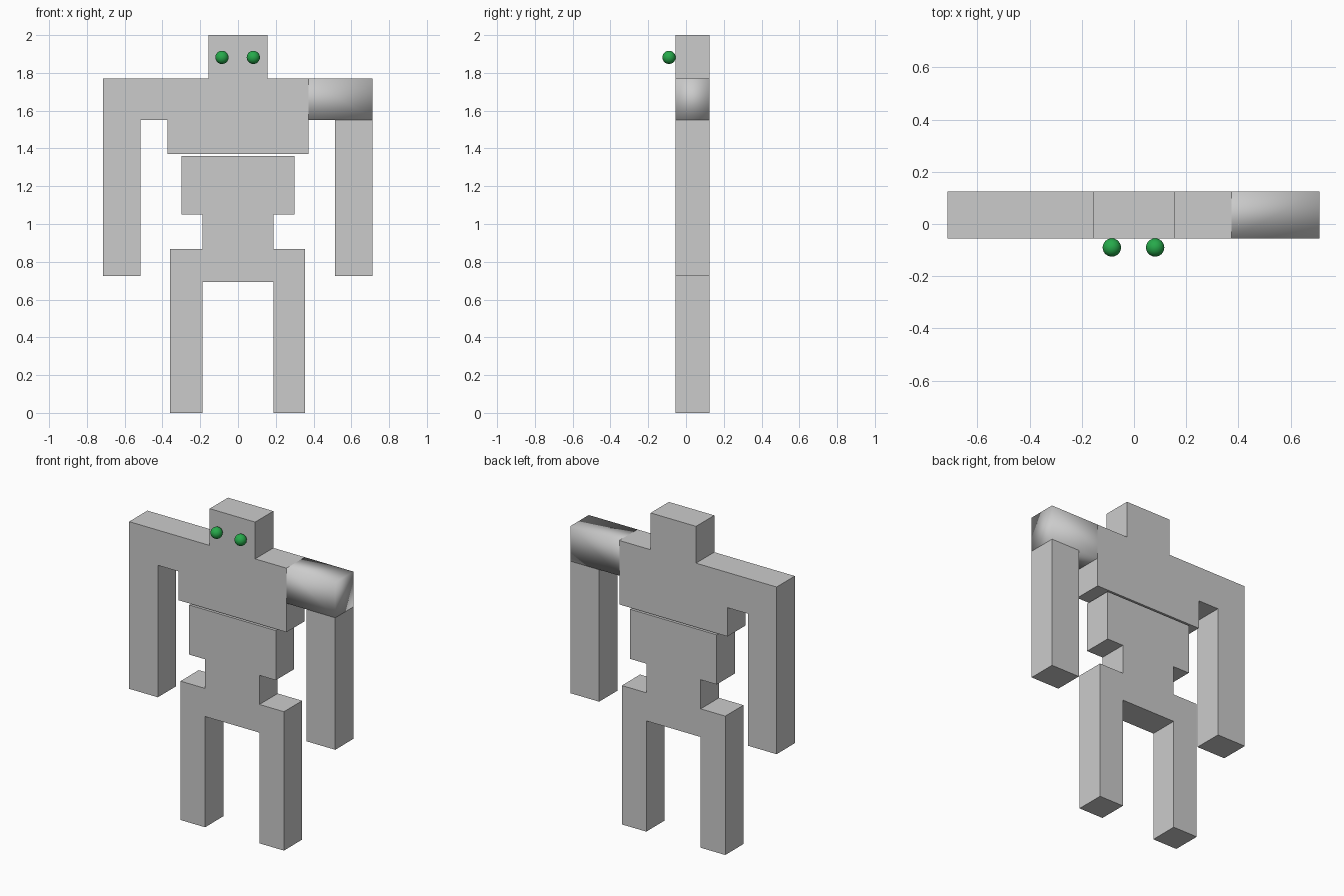
import bpy, bmesh

if "Cube" in bpy.data.objects:
    bpy.data.objects.remove(bpy.data.objects["Cube"])

Y0, Y1 = -0.055, 0.125  # common slab depth


def box(name, x0, x1, z0, z1, smooth=False, open_inner=False):
    bm = bmesh.new()
    bmesh.ops.create_cube(bm, size=1)
    for v in bm.verts:
        v.co.x = x0 if v.co.x < 0 else x1
        v.co.y = Y0 if v.co.y < 0 else Y1
        v.co.z = z0 if v.co.z < 0 else z1
    if open_inner:
        inner = [f for f in bm.faces if f.normal.x < -0.9]
        bmesh.ops.delete(bm, geom=inner, context='FACES')
    for f in bm.faces:
        f.smooth = smooth
    mesh = bpy.data.meshes.new(name)
    bm.to_mesh(mesh)
    bm.free()
    obj = bpy.data.objects.new(name, mesh)
    bpy.context.collection.objects.link(obj)
    return obj


# Head and torso blocks, with a thin gap under the chest
box("head", -0.157, 0.157, 1.77, 2.0)
box("chest", -0.374, 0.374, 1.37, 1.77)
box("abdomen", -0.30, 0.30, 1.05, 1.36)
box("pelvis", -0.189, 0.187, 0.692, 1.05)

# Legs
box("left_leg", -0.359, -0.189, 0, 0.868)
box("right_leg", 0.187, 0.356, 0, 0.868)

# Arms; the right shoulder is smooth shaded and open where it meets the chest
box("left_shoulder", -0.714, -0.374, 1.55, 1.77)
box("right_shoulder", 0.374, 0.711, 1.55, 1.77, smooth=True, open_inner=True)
box("left_forearm", -0.714, -0.516, 0.725, 1.55)
box("right_forearm", 0.513, 0.711, 0.725, 1.55)

# Green ball eyes resting on the face
green = bpy.data.materials.new("eye_green")
green.diffuse_color = (0.02, 0.4, 0.07, 1)
green.use_nodes = True
green.node_tree.nodes["Principled BSDF"].inputs["Base Color"].default_value = green.diffuse_color
for side, x in (("left", -0.085), ("right", 0.081)):
    bpy.ops.mesh.primitive_uv_sphere_add(segments=32, ring_count=16, radius=0.035,
                                         location=(x, -0.09, 1.882))
    eye = bpy.context.object
    eye.name = side + "_eye"
    eye.data.materials.append(green)
    bpy.ops.object.shade_smooth()
